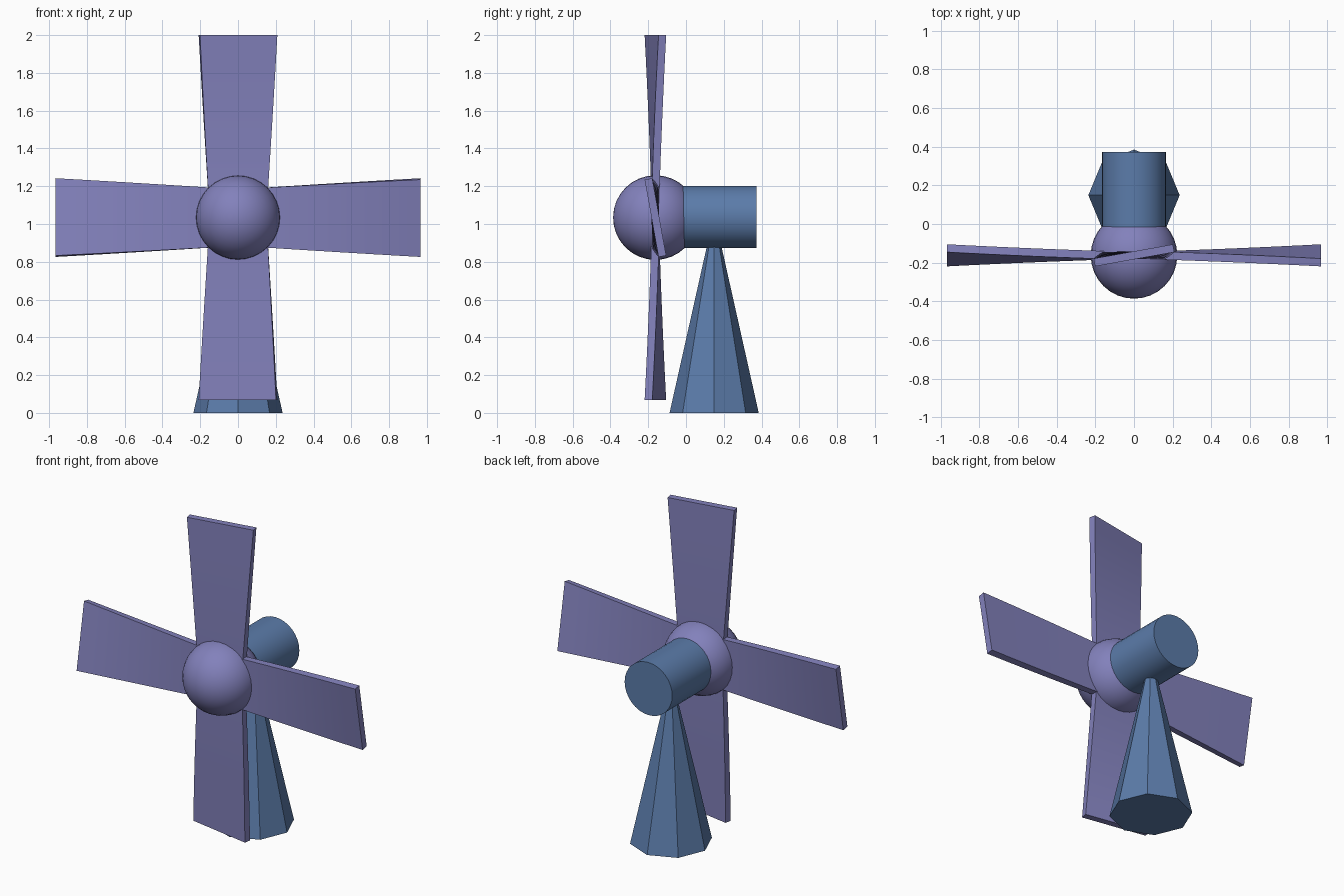
import bpy
import bmesh
from math import cos, sin, radians, pi
from mathutils import Matrix, Vector

if "Cube" in bpy.data.objects:
    bpy.data.objects.remove(bpy.data.objects["Cube"])

HUB = Vector((0, -0.162, 1.034))
TIP = 0.966
TOWER_Y = 0.149


def material(name, rgb):
    mat = bpy.data.materials.new(name)
    mat.diffuse_color = (*rgb, 1)
    mat.use_nodes = True
    mat.node_tree.nodes["Principled BSDF"].inputs["Base Color"].default_value = mat.diffuse_color
    return mat


PURPLE = material("rotor_purple", (0.225, 0.22, 0.50))
BLUE = material("body_blue", (0.105, 0.20, 0.40))


def finish(obj, name, mat, smooth=True):
    obj.name = name
    obj.data.materials.append(mat)
    if smooth:
        bpy.ops.object.select_all(action='DESELECT')
        obj.select_set(True)
        bpy.context.view_layer.objects.active = obj
        bpy.ops.object.shade_smooth_by_angle(angle=radians(30))
    return obj


# Twisted, widening blade pointing outward, turned about the hub axis
def add_blade(name, turn, segments=8):
    bm = bmesh.new()
    root, previous = 0.10, None
    spin = Matrix.Translation(HUB) @ Matrix.Rotation(turn, 4, 'Y')
    for i in range(segments + 1):
        f = i / segments
        r = root + (TIP - root) * f
        half_w, half_t = 0.150 + 0.060 * r, 0.0205
        a = radians(10.2) * f
        ring = []
        for t, w in ((-1, -1), (1, -1), (1, 1), (-1, 1)):
            y, z = t * half_t, w * half_w
            p = Vector((r, y * cos(a) - z * sin(a), y * sin(a) + z * cos(a)))
            ring.append(bm.verts.new(spin @ p))
        if previous:
            for k in range(4):
                j = (k + 1) % 4
                bm.faces.new((previous[k], previous[j], ring[j], ring[k]))
        else:
            bm.faces.new(ring)
        previous = ring
    bm.faces.new(previous)
    bmesh.ops.recalc_face_normals(bm, faces=bm.faces)
    mesh = bpy.data.meshes.new(name)
    bm.to_mesh(mesh)
    bm.free()
    obj = bpy.data.objects.new(name, mesh)
    bpy.context.collection.objects.link(obj)
    return finish(obj, name, PURPLE)


# Eight-sided tapering tower, corners on the axes
bpy.ops.mesh.primitive_cone_add(vertices=8, radius1=0.236, radius2=0.004, depth=1.036,
                                location=(0, TOWER_Y, 0.518))
finish(bpy.context.object, "tower", BLUE, smooth=False)

# Round motor housing behind the hub
bpy.ops.mesh.primitive_cylinder_add(vertices=32, radius=0.165, depth=0.446,
                                    location=(0, TOWER_Y, HUB.z + 0.003), rotation=(pi / 2, 0, 0))
finish(bpy.context.object, "motor_housing", BLUE)

# Ball hub
bpy.ops.mesh.primitive_uv_sphere_add(segments=32, ring_count=16, radius=0.224,
                                     location=HUB, rotation=(pi / 2, 0, 0))
finish(bpy.context.object, "hub", PURPLE)

# Four blades
for n, side in enumerate(("right", "lower", "left", "upper")):
    add_blade(side + "_blade", n * pi / 2)
